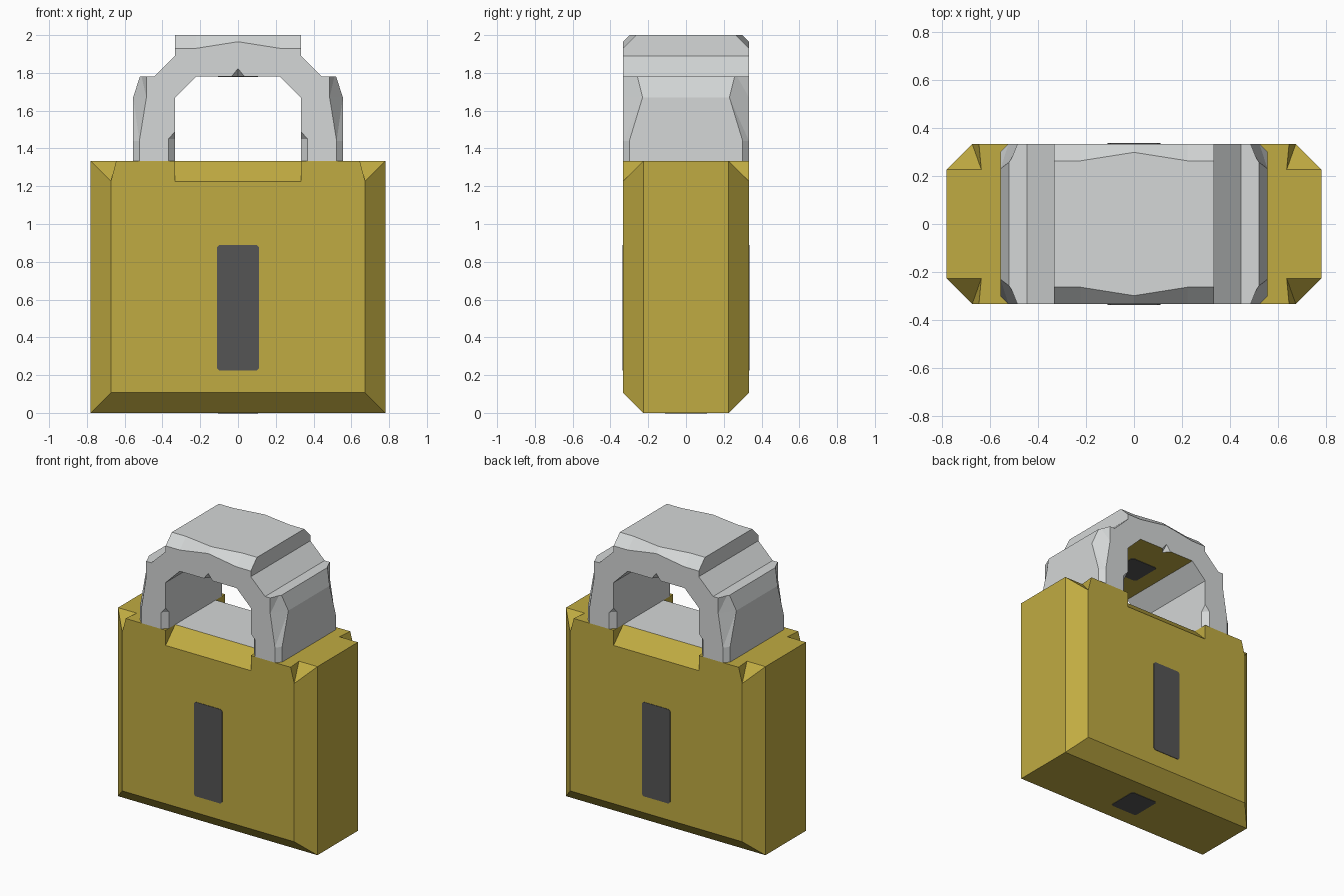
import bpy, bmesh

if "Cube" in bpy.data.objects:
    bpy.data.objects.remove(bpy.data.objects["Cube"])


def material(name, rgb):
    m = bpy.data.materials.new(name)
    m.use_nodes = True
    m.diffuse_color = (*rgb, 1)
    m.node_tree.nodes["Principled BSDF"].inputs["Base Color"].default_value = (*rgb, 1)
    return m


brass = material("brass", (0.53, 0.41, 0.054))
steel = material("pale steel", (0.66, 0.68, 0.68))
dark = material("dark slot", (0.09, 0.09, 0.09))


def add(name, bm, *mats):
    bmesh.ops.recalc_face_normals(bm, faces=bm.faces)
    mesh = bpy.data.meshes.new(name)
    bm.to_mesh(mesh)
    bm.free()
    for m in mats:
        mesh.materials.append(m)
    ob = bpy.data.objects.new(name, mesh)
    bpy.context.collection.objects.link(ob)
    return ob


def prism(outline, vector):
    """Closed outline pushed along a vector."""
    bm = bmesh.new()
    face = bm.faces.new([bm.verts.new(p) for p in outline])
    top = bmesh.ops.extrude_face_region(bm, geom=[face])["geom"]
    bmesh.ops.translate(bm, vec=vector,
                        verts=[v for v in top if isinstance(v, bmesh.types.BMVert)])
    return bm


def hull(points):
    bm = bmesh.new()
    for p in points:
        bm.verts.new(p)
    out = bmesh.ops.convex_hull(bm, input=bm.verts)
    loose = set(out["geom_interior"] + out["geom_unused"])
    bmesh.ops.delete(bm, geom=[v for v in loose if isinstance(v, bmesh.types.BMVert)],
                     context="VERTS")
    bmesh.ops.dissolve_limit(bm, angle_limit=0.001, verts=bm.verts, edges=bm.edges)
    return bm


def carve(ob, points, xs=(1, -1)):
    """Cut a convex wedge away, mirrored to both sides and front and back."""
    for sx in xs:
        for sy in (1, -1):
            cutter = add("cutter", hull([(x * sx, y * sy, z) for x, y, z in points]))
            cutter.hide_render = True
            mod = ob.modifiers.new("cut", "BOOLEAN")
            mod.operation, mod.solver, mod.object = "DIFFERENCE", "EXACT", cutter
            bpy.context.view_layer.objects.active = ob
            bpy.ops.object.modifier_apply(modifier=mod.name)
            bpy.data.objects.remove(cutter)


W, D, H, C = 0.78, 0.333, 1.333, 0.107   # half width, half depth, height, chamfer

# Body block with chamfered upright edges
corner = [(W, -D + C), (W, D - C), (W - C, D), (C - W, D),
          (-W, D - C), (-W, C - D), (C - W, -D), (W - C, -D)]
bm = prism([(x, y, 0) for x, y in corner], (0, 0, H))
# Chamfer the bottom front and back edges
for s in (1, -1):
    cut = bmesh.ops.bisect_plane(bm, geom=bm.verts[:] + bm.edges[:] + bm.faces[:],
                                 plane_co=(0, s * D, C), plane_no=(0, s, -1),
                                 clear_outer=True)
    rim = [e for e in cut["geom_cut"] if isinstance(e, bmesh.types.BMEdge)]
    bmesh.ops.edgeloop_fill(bm, edges=rim)
body = add("lock_body", bm, brass, steel)

# Sloped recess below the shackle opening, and notched top corners
carve(body, [(x, y, z) for x in (D, -D)
             for y, z in ((-D, H - C), (C - D, H), (-0.4, 1.4))], xs=(1,))
carve(body, [(W - C, -D, H - C), (W, C - D, H), (0.635, C - D, H), (0.645, -D, H),
             (0.72, -0.45, 1.4), (0.9, -0.3, 1.4), (0.75, -0.2, 1.4)])

# Steel floor inside the opening
bm = bmesh.new()
bm.from_mesh(body.data)
for x in (-D, D):
    bmesh.ops.bisect_plane(bm, geom=bm.verts[:] + bm.edges[:] + bm.faces[:],
                           plane_co=(x, 0, 0), plane_no=(1, 0, 0))
bm.normal_update()
for f in bm.faces:
    middle = f.calc_center_median()
    f.material_index = int(f.normal.z > 0.9 and middle.z > 1.2 and abs(middle.x) < D)
bm.to_mesh(body.data)
bm.free()

# Shackle arch
half = [(D, 2.0), (D, 1.89), (0.445, 1.78), (0.52, 1.78), (0.555, 1.67),
        (0.555, H), (D, H), (D, 1.67), (0.222, 1.78)]
outline = half + [(-x, z) for x, z in reversed(half)]
shackle = add("shackle", prism([(x, -D, z) for x, z in outline], (0, 2 * D, 0)),
              steel, brass)


def top_edge(x, s):
    return [(x, -D, 2 - s), (x, s - D, 2), (x, -D - 0.07, 2.07)]


def leg_edge(z, front, x, side):
    return [(front, -D, z), (x, side, z), (0.65, -0.43, z)]


# Chamfered top edges that thin out toward the middle
carve(shackle, top_edge(0, 0.035) + top_edge(0.222, 0.07))
carve(shackle, top_edge(0.222, 0.07) + top_edge(0.4, 0.07))
# Outer leg corners that widen upward
carve(shackle, leg_edge(1.25, 0.522, 0.555, -0.3) + leg_edge(1.44, 0.522, 0.555, -0.3))
carve(shackle, leg_edge(1.44, 0.522, 0.555, -0.3) + leg_edge(1.67, 0.485, 0.555, -0.23)
      + leg_edge(1.8, 0.485, 0.515, -0.26))
# Small nicks at the inner leg corners and the crown
nick = [(x, y, z) for z in (1.2, 1.45)
        for x, y in ((0.368, -D), (D, -0.295), (0.29, -0.4))]
carve(shackle, nick + [(D, -D, 1.49)])
carve(shackle, [(0.08, -0.36, 1.75), (-0.08, -0.36, 1.75),
                (0, -0.36, 1.85), (0, -0.29, 1.78)], xs=(1,))

# Brass underside of the crown
for f in shackle.data.polygons:
    f.material_index = int(f.normal.z < -0.9 and f.center.z > 1.7)


# Dark slots: front, back, base and crown underside
def slot_outline(w, h, c=0.012):
    return [(w - c, -h), (w, c - h), (w, h - c), (w - c, h),
            (c - w, h), (-w, h - c), (-w, c - h), (c - w, -h)]


T = 0.003
for name, s in (("front_slot", -1), ("back_slot", 1)):
    add(name, prism([(x, s * (D - T), 0.557 + z) for x, z in slot_outline(0.11, 0.333)],
                    (0, s * 2 * T, 0)), dark)
for name, z in (("base_slot", 0), ("crown_slot", 1.78)):
    add(name, prism([(x, y, z + T) for x, y in slot_outline(0.105, 0.11)],
                    (0, 0, -2 * T)), dark)
